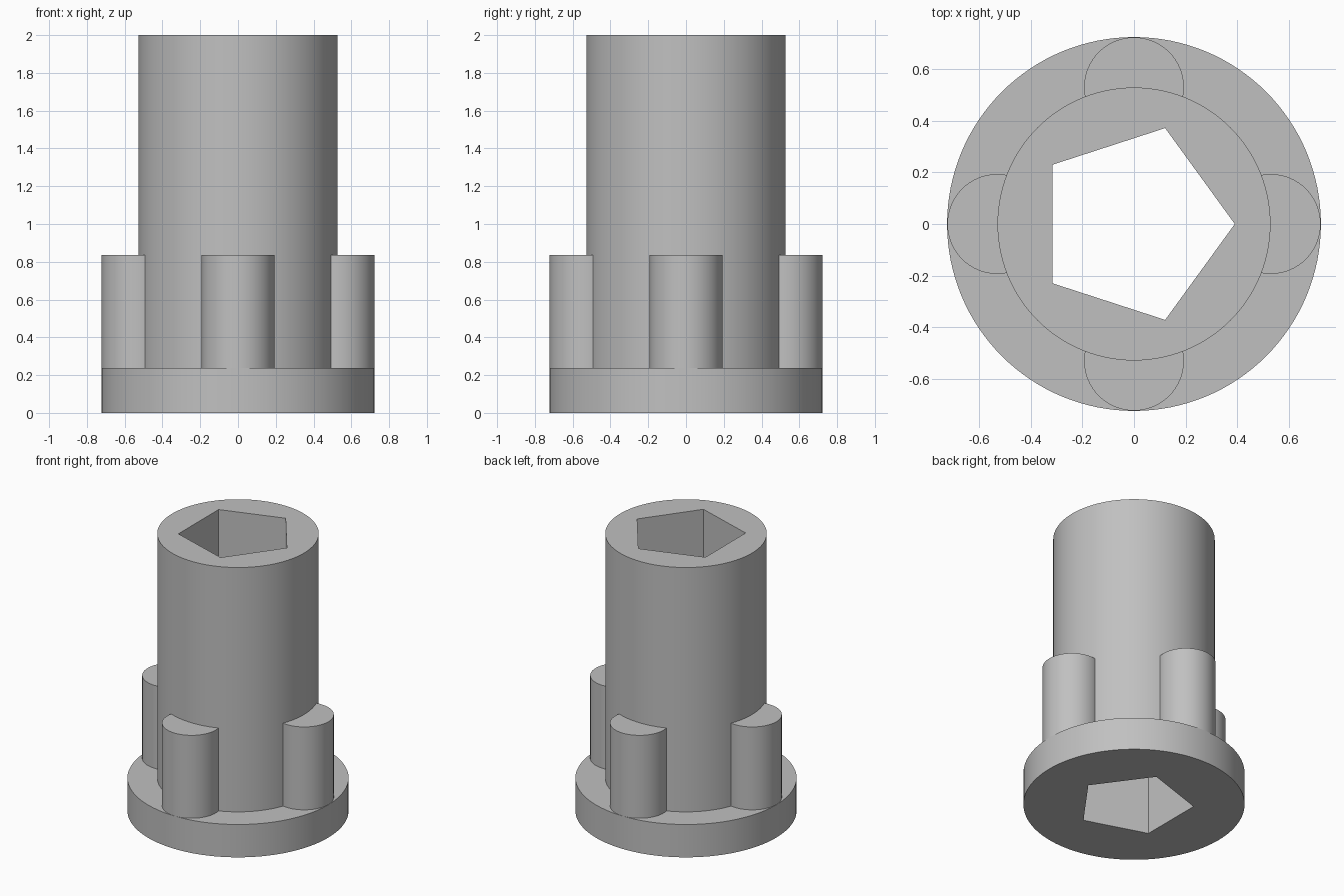
import bpy
import math

cube = bpy.data.objects.get("Cube")
if cube:
    bpy.data.objects.remove(cube, do_unlink=True)

BASE_R, BASE_H = 0.723, 0.237
TUBE_R, TUBE_H = 0.528, 2.0
LUG_R, LUG_H = 0.193, 0.835
SOCKET_R = 0.39

grey = bpy.data.materials.new("plain grey")
grey.use_nodes = True
colour = (0.53, 0.53, 0.53, 1)
grey.diffuse_color = colour
grey.node_tree.nodes["Principled BSDF"].inputs["Base Color"].default_value = colour


def prism(name, radius, z0, z1, x=0, y=0, sides=96, turn=0):
    """Upright cylinder or prism between two heights."""
    bpy.ops.mesh.primitive_cylinder_add(
        vertices=sides, radius=radius, depth=z1 - z0,
        location=(x, y, (z0 + z1) / 2), rotation=(0, 0, turn))
    obj = bpy.context.object
    obj.name = name
    obj.data.materials.append(grey)
    return obj


def combine(body, tool, operation):
    """Apply an exact boolean and discard the tool."""
    mod = body.modifiers.new(operation.lower(), "BOOLEAN")
    mod.operation = operation
    mod.solver = "EXACT"
    mod.object = tool
    bpy.context.view_layer.objects.active = body
    bpy.ops.object.modifier_apply(modifier=mod.name)
    bpy.data.objects.remove(tool, do_unlink=True)


# Round foot flange with the tall tube rising from it
body = prism("flanged_socket_body", BASE_R, 0, BASE_H, sides=128)
combine(body, prism("tube", TUBE_R, BASE_H / 2, TUBE_H, sides=128), "UNION")

# Four rounded lugs against the tube, reaching the flange rim
reach = BASE_R - LUG_R - 0.001
for i in range(4):
    a = i * math.pi / 2
    lug = prism("lug", LUG_R, BASE_H / 2, LUG_H,
                reach * math.cos(a), reach * math.sin(a))
    combine(body, lug, "UNION")

# Five-sided socket through the full height, one corner towards +x
socket = prism("socket_cutter", SOCKET_R, -0.1, TUBE_H + 0.1, sides=5,
               turn=-math.pi / 2)
combine(body, socket, "DIFFERENCE")

# Smooth round walls, sharp rims
bpy.ops.object.select_all(action="DESELECT")
body.select_set(True)
bpy.context.view_layer.objects.active = body
bpy.ops.object.shade_smooth_by_angle(angle=math.radians(30))
